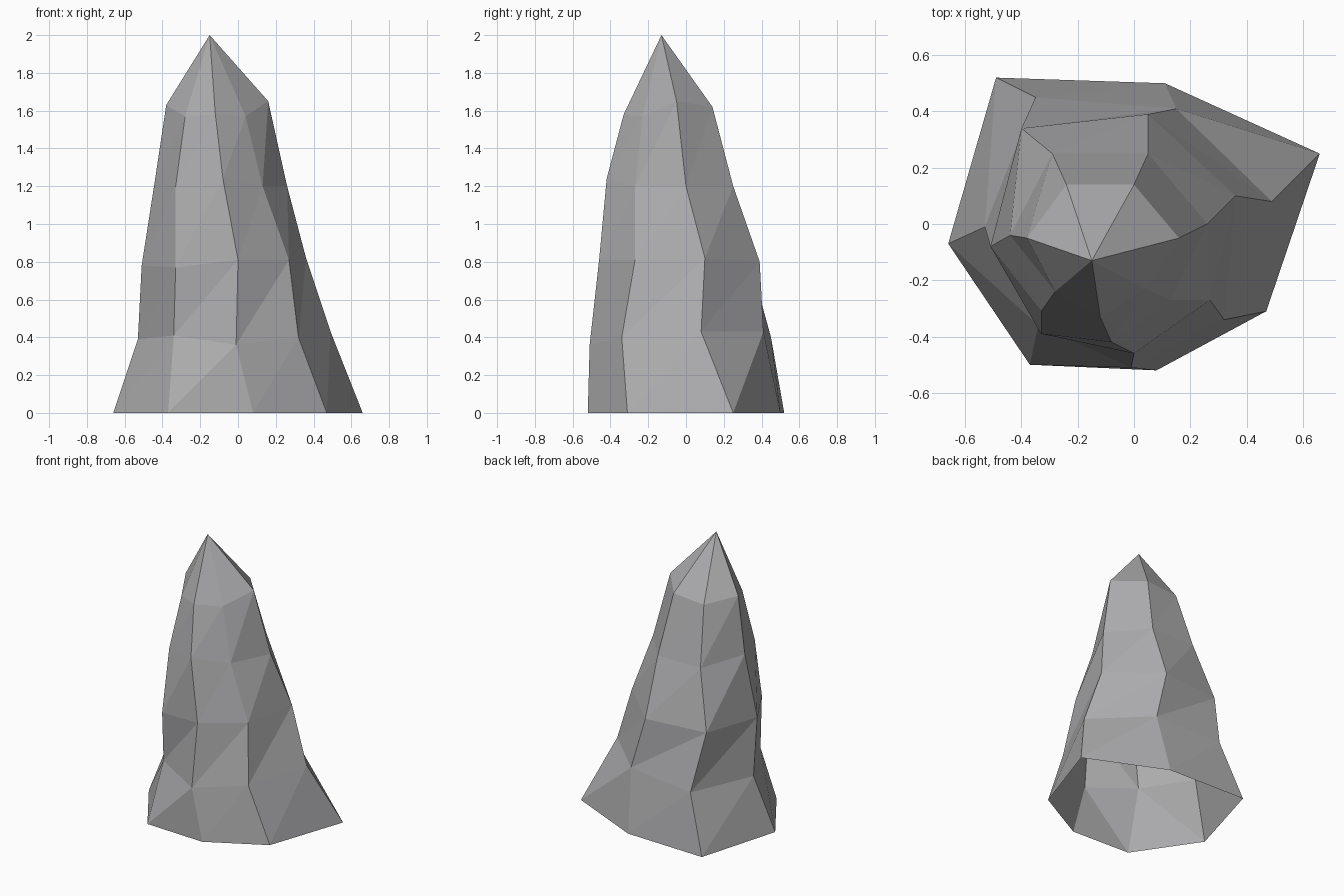
import bpy
import bmesh

# Remove the default object
default_cube = bpy.data.objects.get("Cube")
if default_cube is not None:
    bpy.data.objects.remove(default_cube, do_unlink=True)


def make_material(name, colour):
    material = bpy.data.materials.new(name)
    material.use_nodes = True
    material.diffuse_color = colour
    shader = material.node_tree.nodes["Principled BSDF"]
    shader.inputs["Base Color"].default_value = colour
    shader.inputs["Roughness"].default_value = 0.9
    return material


# Ridge paths, each running from the foot up to just below the peak
back_right_ridge = [(-.49, .52, 0), (-.35, .45, .4), (-.4, .34, .8), (-.29, .25, 1.2), (-.24, .14, 1.6)]
right_ridge = [(-.66, -.07, 0), (-.53, -.01, .39), (-.51, -.08, .78), (-.44, -.04, 1.23), (-.38, -.05, 1.63)]
front_right_ridge = [(-.37, -.5, 0), (-.34, -.36, .41), (-.33, -.39, .77), (-.33, -.31, 1.2), (-.28, -.24, 1.57)]
front_ridge = [(.08, -.52, 0), (-.01, -.51, .36), (0, -.46, .81), (-.08, -.42, 1.24), (-.12, -.33, 1.58)]
front_left_ridge = [(.47, -.31, 0), (.32, -.34, .4), (.27, -.27, .81), (.13, -.27, 1.2), (.04, -.23, 1.57)]
left_ridge = [(.66, .25, 0), (.49, .08, .43), (.36, .1, .82), (.26, 0, 1.2), (.16, -.05, 1.65)]
back_left_ridge = [(.11, .5, 0), (.15, .41, .43), (.05, .39, .8), (.05, .25, 1.2), (0, .14, 1.62)]
peak_point = (-.15, -.13, 2)

# Counter-clockwise as seen from above
ridges = [back_right_ridge, right_ridge, front_right_ridge, front_ridge,
          front_left_ridge, left_ridge, back_left_ridge]


def build_spire(name, paths, peak, material):
    """Skin neighbouring ridges with triangles and close them at the peak."""
    bm = bmesh.new()
    columns = [[bm.verts.new(point) for point in path] for path in paths]
    tip = bm.verts.new(peak)
    for index, column in enumerate(columns):
        following = columns[(index + 1) % len(columns)]
        for level in range(len(column) - 1):
            low, high = column[level], column[level + 1]
            next_low, next_high = following[level], following[level + 1]
            bm.faces.new((low, next_low, next_high))
            bm.faces.new((low, next_high, high))
        bm.faces.new((column[-1], following[-1], tip))

    # Flat facets, open underneath
    for face in bm.faces:
        face.smooth = False
    mesh = bpy.data.meshes.new(name)
    bm.to_mesh(mesh)
    bm.free()
    mesh.materials.append(material)
    spire = bpy.data.objects.new(name, mesh)
    bpy.context.scene.collection.objects.link(spire)
    return spire


# Rock spire
stone_grey = make_material("stone_grey", (.42, .42, .43, 1))
build_spire("rock_spire", ridges, peak_point, stone_grey)
